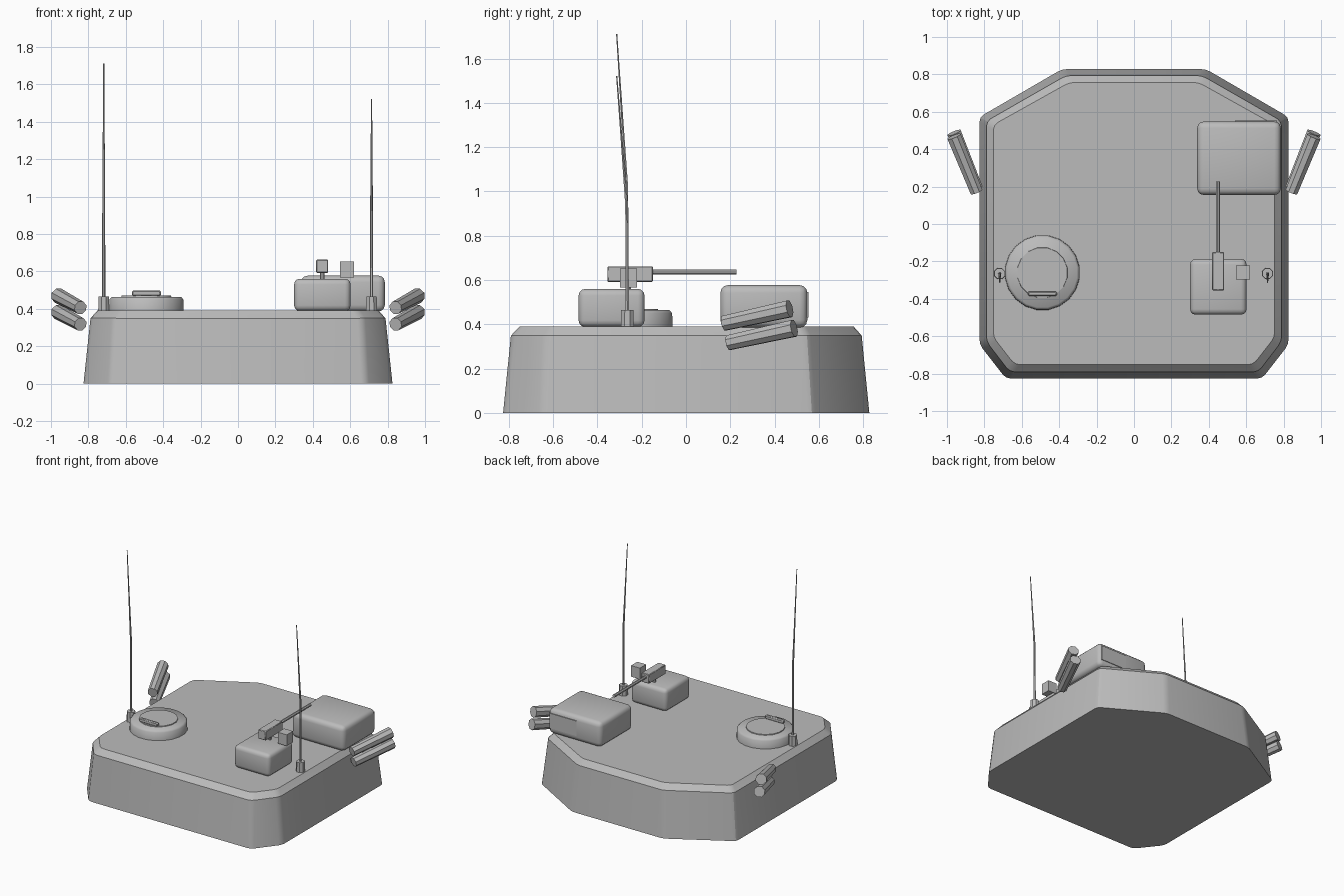
import bpy, bmesh, math
from mathutils import Vector

if "Cube" in bpy.data.objects:
    bpy.data.objects.remove(bpy.data.objects["Cube"])

grey = bpy.data.materials.new("plain grey")
grey.diffuse_color = (0.5, 0.5, 0.5, 1)
grey.use_nodes = True
grey.node_tree.nodes["Principled BSDF"].inputs["Base Color"].default_value = grey.diffuse_color


def finish(name, bm, smooth=30):
    bmesh.ops.recalc_face_normals(bm, faces=bm.faces)
    me = bpy.data.meshes.new(name)
    bm.to_mesh(me)
    bm.free()
    me.materials.append(grey)
    ob = bpy.data.objects.new(name, me)
    bpy.context.collection.objects.link(ob)
    if smooth:
        bpy.ops.object.select_all(action='DESELECT')
        ob.select_set(True)
        bpy.context.view_layer.objects.active = ob
        bpy.ops.object.shade_smooth_by_angle(angle=math.radians(smooth))
    return ob


def loft(bm, rings):
    """Skin a list of equal-length point rings and cap both ends."""
    vs = [[bm.verts.new(p) for p in r] for r in rings]
    n = len(vs[0])
    for a, b in zip(vs, vs[1:]):
        for i in range(n):
            bm.faces.new((a[i], a[(i + 1) % n], b[(i + 1) % n], b[i]))
    bm.faces.new(vs[0][::-1])
    bm.faces.new(vs[-1])
    return vs


def box(name, lo, hi, bevel=0.0, seg=3):
    bm = bmesh.new()
    bmesh.ops.create_cube(bm, size=1)
    lo, hi = Vector(lo), Vector(hi)
    for v in bm.verts:
        v.co = (lo + hi) / 2 + Vector(c * s for c, s in zip(v.co, hi - lo))
    if bevel:
        bmesh.ops.bevel(bm, geom=bm.edges[:], offset=bevel, segments=seg,
                        profile=0.5, affect='EDGES')
    return finish(name, bm, 40 if bevel else 0)


def tube(name, stations, sides, smooth=30):
    """Round section swept along (point, radius) stations."""
    axis = (Vector(stations[-1][0]) - Vector(stations[0][0])).normalized()
    ref = Vector((0, 0, 1)) if abs(axis.z) < 0.9 else Vector((1, 0, 0))
    u = axis.cross(ref).normalized()
    w = axis.cross(u)
    rings = []
    for p, r in stations:
        rings.append([Vector(p) + r * (math.cos(t) * u + math.sin(t) * w)
                      for t in (math.tau * (i + 0.5) / sides for i in range(sides))])
    bm = bmesh.new()
    loft(bm, rings)
    return finish(name, bm, smooth)


# Turret shell: octagonal outline at three heights, vertical corners softened
levels = [
    (0.0, [(.385, .828), (.826, .572), (.826, -.645), (.685, -.826)]),
    (0.35, [(.365, .793), (.788, .55), (.788, -.63), (.665, -.79)]),
    (0.39, [(.345, .757), (.752, .53), (.752, -.605), (.638, -.752)]),
]
rings = [[(x, y, z) for x, y in half] + [(-x, y, z) for x, y in reversed(half)]
         for z, half in levels]
bm = bmesh.new()
vs = loft(bm, rings)
posts = [e for e in bm.edges
         if abs(e.verts[0].co.z - e.verts[1].co.z) > 0.01]
bmesh.ops.bevel(bm, geom=posts, offset=0.025, segments=2, profile=0.5,
                affect='EDGES')
finish("turret_shell", bm, 25)

# Round hatch with raised lid and handle
hx, hy = -0.49, -0.26
tube("hatch_ring", [((hx, hy, .385), .202), ((hx, hy, .45), .2),
                    ((hx, hy, .464), .187)], 20, 50)
tube("hatch_lid", [((hx, hy, .46), .137), ((hx, hy, .47), .135)], 16)
box("hatch_handle", (hx - .077, -.385, .468), (hx + .077, -.36, .497), .006, 1)

# Sight housing with a thin window on its far side
box("sight_housing", (.338, .155, .385), (.785, .548, .577), .035)
box("sight_window", (.54, .546, .43), (.765, .553, .545))

# Gun mount, gun and ammunition box
box("gun_mount", (.3, -.485, .388), (.602, -.187, .56), .03)
tube("gun_post", [((.45, -.26, .55), .013), ((.45, -.26, .6), .013)], 8)
box("gun_body", (.418, -.355, .592), (.482, -.15, .662), .004, 1)
tube("gun_barrel", [((.45, -.16, .636), .012), ((.45, .228, .636), .012)], 8)
box("ammo_box", (.545, -.297, .567), (.62, -.222, .652))

# Whip antennas, left one taller
for side, x, top in (("left", -.718, 1.71), ("right", .714, 1.522)):
    tube(side + "_antenna_base", [((x, -.265, .385), .032),
                                  ((x, -.265, .465), .03)], 8)
    h = top - .46
    tube(side + "_antenna_whip",
         [((x, -.265, .455), .009), ((x, -.268, .46 + h * .45), .0075),
          ((x, -.29, .46 + h * .72), .005), ((x, -.313, top), .003)], 6)

# Smoke launcher tubes, a pair on each side
for side, s in (("left", -1), ("right", 1)):
    for level, dy, z in (("upper", 0, .405), ("lower", .02, .317)):
        tube(f"{side}_{level}_launcher",
             [((s * .842, .172 + dy, z), .036),
              ((s * .962, .468 + dy, z + .065), .041)], 8)
